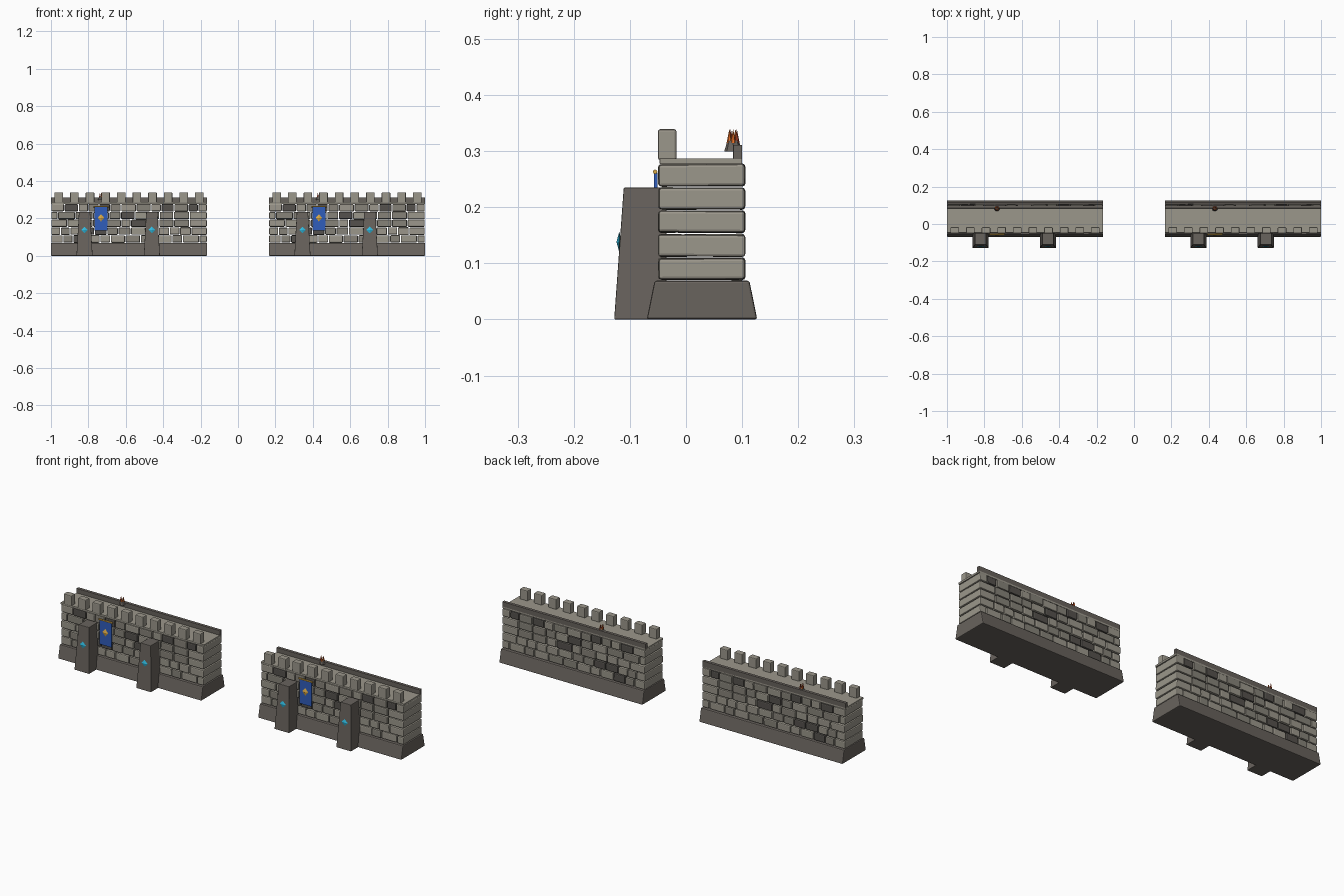
import bpy, bmesh, math, random
from mathutils import Matrix

random.seed(7)
old = bpy.data.objects.get("Cube")
if old:
    bpy.data.objects.remove(old, do_unlink=True)


def material(name, r, g, b):
    m = bpy.data.materials.new(name)
    m.use_nodes = True
    m.diffuse_color = (r, g, b, 1)
    m.node_tree.nodes["Principled BSDF"].inputs["Base Color"].default_value = (r, g, b, 1)
    return m


LIGHT = material("light stone", 0.33, 0.31, 0.26)
MID = material("mid stone", 0.24, 0.225, 0.19)
DARK = material("dark stone", 0.09, 0.083, 0.074)
BASE = material("foundation stone", 0.14, 0.125, 0.11)
BLUE = material("banner blue", 0.03, 0.11, 0.5)
GOLD = material("gold", 0.7, 0.4, 0.06)
CYAN = material("crystal cyan", 0.03, 0.5, 0.75)
FLAME = material("flame orange", 0.8, 0.16, 0.02)
EMBER = material("ember red", 0.4, 0.05, 0.02)

LENGTH = 0.835
HALF = LENGTH / 2


def finish(bm, name, mats, bevel=0):
    bmesh.ops.recalc_face_normals(bm, faces=bm.faces)
    mesh = bpy.data.meshes.new(name)
    bm.to_mesh(mesh)
    bm.free()
    for m in mats:
        mesh.materials.append(m)
    ob = bpy.data.objects.new(name, mesh)
    bpy.context.collection.objects.link(ob)
    if bevel:
        mod = ob.modifiers.new("bevel", "BEVEL")
        mod.width, mod.segments = bevel, 2
    parts.append(ob)
    return ob


def add_box(bm, x, y, z, index=0, tilt=0):
    """Box between (low, high) pairs, with an optional lean about x."""
    spans = (x, y, z)
    mid = [(a + b) / 2 for a, b in spans]
    mat = Matrix.Translation(mid) @ Matrix.Rotation(tilt, 4, 'X') @ Matrix.Diagonal([b - a for a, b in spans] + [1])
    verts = bmesh.ops.create_cube(bm, size=1, matrix=mat)["verts"]
    for f in {f for v in verts for f in v.link_faces}:
        f.material_index = index
    return verts


def box(name, x, y, z, mat, bevel=0):
    bm = bmesh.new()
    add_box(bm, x, y, z)
    return finish(bm, name, [mat], bevel)


def cone(name, loc, r1, r2, h, sides, mat, scale=(1, 1, 1), turn=(0, 'Z')):
    bm = bmesh.new()
    m = Matrix.Translation(loc) @ Matrix.Rotation(turn[0], 4, turn[1]) @ Matrix.Diagonal((*scale, 1))
    bmesh.ops.create_cone(bm, cap_ends=True, segments=sides, radius1=r1, radius2=r2, depth=h, matrix=m)
    return finish(bm, name, [mat])


def loft(name, bottom, top, z, mat, bevel):
    """Tapered block between two (x0, x1, y0, y1) rectangles."""
    bm = bmesh.new()
    for v in add_box(bm, (0, 1), (0, 1), z):
        r = top if v.co.z > sum(z) / 2 else bottom
        v.co.x = r[0] if v.co.x < 0.5 else r[1]
        v.co.y = r[2] if v.co.y < 0.5 else r[3]
    return finish(bm, name, [mat], bevel)


def diamond(name, x, y, z, w, h, mat):
    bm = bmesh.new()
    m = Matrix.Translation((x, y, z)) @ Matrix.Diagonal((w / 2, 0.005, h / 2, 1))
    ring = [bm.verts.new(m @ p) for p in map(lambda a: Matrix.Rotation(a, 3, 'Y').col[0], [i * math.pi / 2 for i in range(4)])]
    for side in (-1, 1):
        tip = bm.verts.new((x, y + side * 0.005, z))
        for i in range(4):
            bm.faces.new((ring[i], ring[(i + 1) % 4], tip))
    return finish(bm, name, [mat])


parts = []

# Foundation with sloping sides
loft("foundation", (-HALF, HALF, -0.07, 0.127), (-HALF, HALF, -0.056, 0.113), (0, 0.069), BASE, 0.004)

# Stone courses of uneven blocks that run through the wall
for row in range(5):
    bm = bmesh.new()
    z0 = 0.07 + row * 0.0417
    x = -HALF
    first = True
    while x < HALF - 0.01:
        w = random.uniform(0.05, 0.095) * (0.65 if first and row % 2 else 1)
        end = HALF if x + w > HALF - 0.04 else x + w
        shade = random.choices((0, 1, 2), (4, 4, 2))[0]
        if first or end == HALF:
            shade = 0
        jitter = random.uniform(0, 0.003)
        add_box(bm, (x + 0.002, end - 0.002), (-0.05 + jitter, 0.106 - jitter),
                (z0 + random.uniform(0, 0.002), z0 + 0.0385 + random.uniform(0, 0.002)),
                shade, random.uniform(-0.012, 0.012))
        x, first = end, False
    finish(bm, f"stone_course_{row + 1}", [LIGHT, MID, DARK], 0.005)

# Walkway, rear parapet and merlons
box("walkway", (-HALF, HALF), (-0.047, 0.1), (0.277, 0.287), LIGHT, 0.001)
box("rear_parapet", (-HALF, HALF), (0.084, 0.1), (0.281, 0.311), BASE, 0.001)
bm = bmesh.new()
COUNT = 10
for i in range(COUNT):
    c = -HALF + (i + 0.5) * LENGTH / COUNT
    add_box(bm, (c - 0.023, c + 0.023), (-0.05, -0.017), (0.284, 0.339))
finish(bm, "merlons", [LIGHT], 0.004)

# Buttresses with crystals
for i, c in enumerate((-0.238, 0.122)):
    loft(f"buttress_{i + 1}", (c - 0.043, c + 0.043, -0.128, -0.035),
         (c - 0.03, c + 0.03, -0.111, -0.035), (0, 0.235), BASE, 0.002)
    diamond(f"crystal_{i + 1}", c, -0.119, 0.138, 0.036, 0.036, CYAN)

# Banner with its rod and emblem
B = -0.15
box("banner", (B - 0.035, B + 0.035), (-0.057, -0.051), (0.134, 0.262), BLUE)
cone("banner_rod", (B, -0.055, 0.263), 0.004, 0.004, 0.08, 8, GOLD, turn=(math.pi / 2, 'Y'))
diamond("banner_emblem", B, -0.058, 0.203, 0.034, 0.04, GOLD)

# Brazier with flames
cone("brazier", (B, 0.084, 0.309), 0.016, 0.01, 0.02, 8, BASE)
for i in range(5):
    a = i * math.tau / 5
    cone(f"flame_{i + 1}", (B + 0.007 * math.cos(a), 0.084 + 0.007 * math.sin(a), 0.327),
         0.005, 0, 0.025, 6, EMBER if i % 2 else FLAME)

# Second wall section shares the meshes of the first
for ob in list(parts):
    twin = ob.copy()
    bpy.context.collection.objects.link(twin)
    ob.name, twin.name = "right_" + ob.name, "left_" + ob.name
    ob.location.x, twin.location.x = HALF - 1, 1 - HALF
